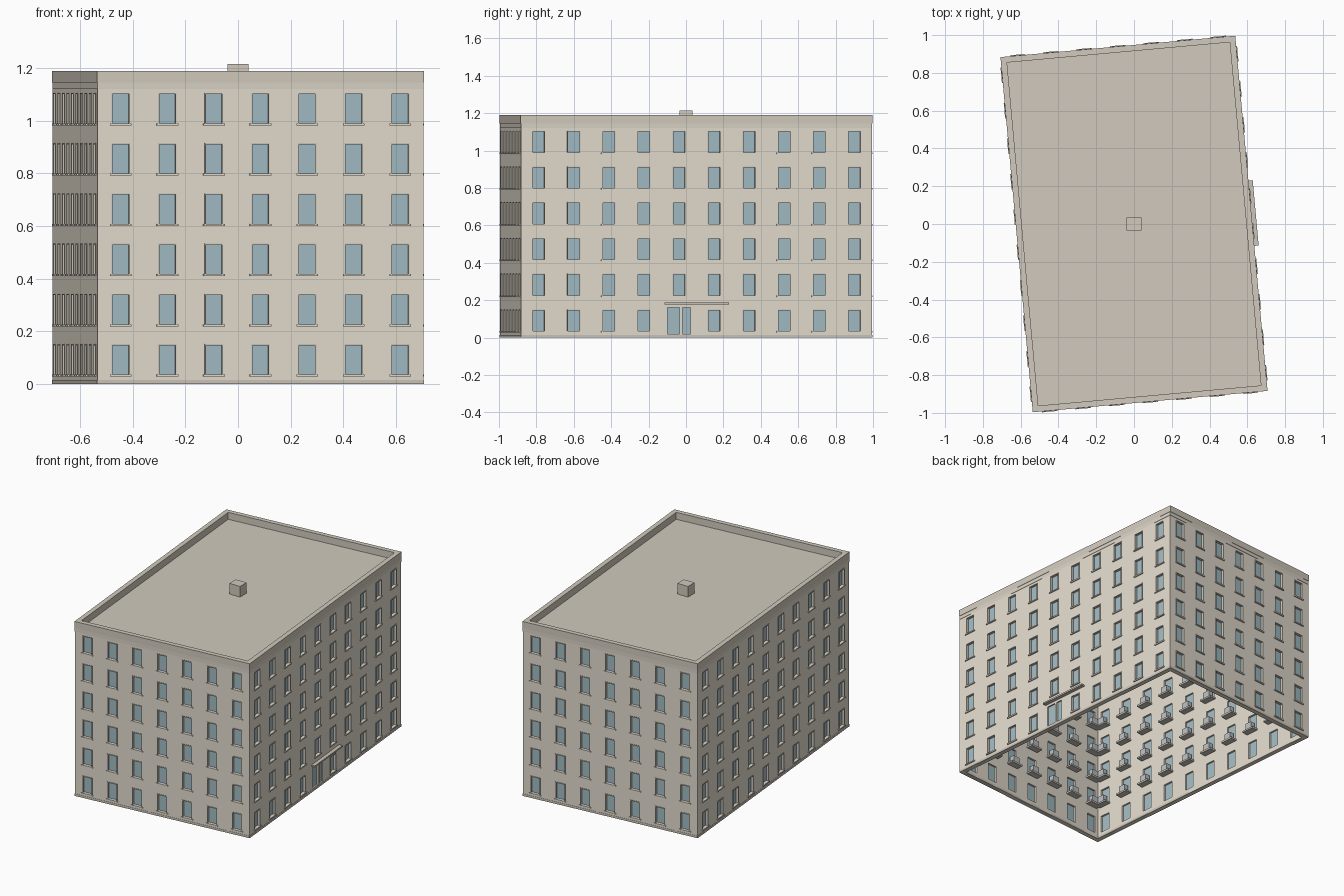
import bpy, bmesh, math
from mathutils import Matrix, Vector

if "Cube" in bpy.data.objects:
    bpy.data.objects.remove(bpy.data.objects["Cube"])

HX, HY = 0.622, 0.942          # wall half sizes before the turn
TURN = math.radians(5.2)
T = 0.03                       # wall thickness
FLOORS, STEP = 6, 0.191
Z0, WIN_H, WIN_W = 0.035, 0.116, 0.07
WALL_TOP = 1.12

parts = {}                     # part name -> (bmesh, colour)


def part(name, colour):
    if name not in parts:
        parts[name] = (bmesh.new(), colour)
    return parts[name][0]


def box(name, colour, m, lo, hi):
    lo, hi = Vector(lo), Vector(hi)
    mat = m @ Matrix.Translation((lo + hi) / 2) @ Matrix.Diagonal((*(hi - lo), 1))
    bmesh.ops.create_cube(part(name, colour), size=1, matrix=mat)


def ring(name, colour, z0, z1, out, width):
    # rectangular band running round the building
    bm = part(name, colour)
    rot = Matrix.Rotation(TURN, 4, 'Z')
    loops = []
    for off, z in ((out, z0), (out, z1), (out - width, z1), (out - width, z0)):
        x, y = HX + off, HY + off
        loops.append([bm.verts.new(rot @ Vector((sx * x, sy * y, z)))
                      for sx, sy in ((-1, -1), (1, -1), (1, 1), (-1, 1))])
    for a in range(4):
        p, q = loops[a], loops[(a + 1) % 4]
        for i in range(4):
            j = (i + 1) % 4
            bm.faces.new((p[i], p[j], q[j], q[i]))


STONE = (0.78, 0.72, 0.62, 1)
BAND = (0.70, 0.65, 0.56, 1)
ROOF = (0.64, 0.59, 0.51, 1)
GLASS = (0.36, 0.50, 0.55, 1)
TRIM = (0.60, 0.56, 0.49, 1)
METAL = (0.50, 0.53, 0.54, 1)


def wall_sheet(m, half, holes):
    # grid of quads leaving the openings free
    bm = part("walls", STONE)
    us = sorted({-half, half, *(round(v, 5) for h in holes for v in h[:2])})
    zs = sorted({0.0, WALL_TOP, *(round(v, 5) for h in holes for v in h[2:])})
    verts = {}

    def vert(u, z):
        if (u, z) not in verts:
            verts[u, z] = bm.verts.new(m @ Vector((u, 0, z)))
        return verts[u, z]

    for a, b in zip(us, us[1:]):
        for c, d in zip(zs, zs[1:]):
            u, z = (a + b) / 2, (c + d) / 2
            if any(h[0] < u < h[1] and h[2] < z < h[3] for h in holes):
                continue
            bm.faces.new((vert(a, c), vert(b, c), vert(b, d), vert(a, d)))


def window(m, u, z, floor):
    w, top = WIN_W / 2, z + WIN_H
    box("window_glass", GLASS, m, (u - w, 0.014, z), (u + w, 0.018, top))
    # slim surround and outer sill
    for s in (-1, 1):
        a, b = sorted((u + s * w, u + s * (w - 0.004)))
        box("window_frames", TRIM, m, (a, -0.003, z), (b, 0.014, top))
    box("window_frames", TRIM, m, (u - w, -0.003, top - 0.005), (u + w, 0.014, top))
    box("window_sills", STONE, m, (u - 0.041, -0.007, z - 0.008), (u + 0.041, 0.014, z))
    # inner ledge with a small unit standing on it
    if floor > 0:
        box("inner_ledges", TRIM, m, (u - 0.045, T, z - 0.012), (u + 0.045, 0.075, z))
        box("ledge_units", METAL, m, (u - 0.025, 0.035, z), (u + 0.025, 0.068, z + 0.045))


# four facades: front, right, back, left
for k in range(4):
    side = k % 2
    dist, half, count = (HX, HY, 10) if side else (HY, HX, 7)
    m = Matrix.Rotation(TURN + k * math.pi / 2, 4, 'Z') @ Matrix.Translation((0, -dist, 0))
    holes = []
    for i in range(count):
        u = -half + (i + 0.5) * 2 * half / count
        for f in range(FLOORS):
            z = Z0 + f * STEP
            if k == 1 and i == 4 and f == 0:
                # entrance with two glazed leaves
                d0, d1 = u - 0.062, u + 0.062
                holes.append((d0, d1, 0.02, 0.16))
                box("door_glass", GLASS, m, (d0, 0.010, 0.02), (d1, 0.014, 0.16))
                box("door_post", STONE, m, (u + 0.004, 0.0, 0.02), (u + 0.02, 0.012, 0.16))
                continue
            holes.append((u - WIN_W / 2, u + WIN_W / 2, z, z + WIN_H))
            window(m, u, z, f)
    wall_sheet(m, half, holes)
    if k == 1:
        box("entrance_canopy", TRIM, m, (-0.173, -0.025, 0.177), (0.173, 0.0, 0.187))

# plinth, cornice band and parapet
ring("plinth", TRIM, 0.0, 0.015, 0.0015, 0.0315)
ring("cornice_band", BAND, 1.12, 1.145, 0.001, 0.03)
ring("parapet", ROOF, 1.145, 1.19, 0.002, 0.032)

# roof deck and rooftop vent
turn = Matrix.Rotation(TURN, 4, 'Z')
box("roof_deck", ROOF, turn, (-HX + 0.02, -HY + 0.02, 1.122), (HX - 0.02, HY - 0.02, 1.142))
box("roof_vent", ROOF, Matrix.Identity(4), (-0.04, -0.035, 1.14), (0.04, 0.035, 1.215))

for name, (bm, colour) in parts.items():
    if name != "walls":
        bmesh.ops.recalc_face_normals(bm, faces=bm.faces)
    mesh = bpy.data.meshes.new(name)
    bm.to_mesh(mesh)
    bm.free()
    mat = bpy.data.materials.new(name + "_colour")
    mat.diffuse_color = colour
    mat.use_nodes = True
    mat.node_tree.nodes["Principled BSDF"].inputs["Base Color"].default_value = mat.diffuse_color
    mesh.materials.append(mat)
    ob = bpy.data.objects.new(name, mesh)
    bpy.context.collection.objects.link(ob)
    if name == "walls":
        mod = ob.modifiers.new("thickness", 'SOLIDIFY')
        mod.thickness = T
        mod.offset = -1
